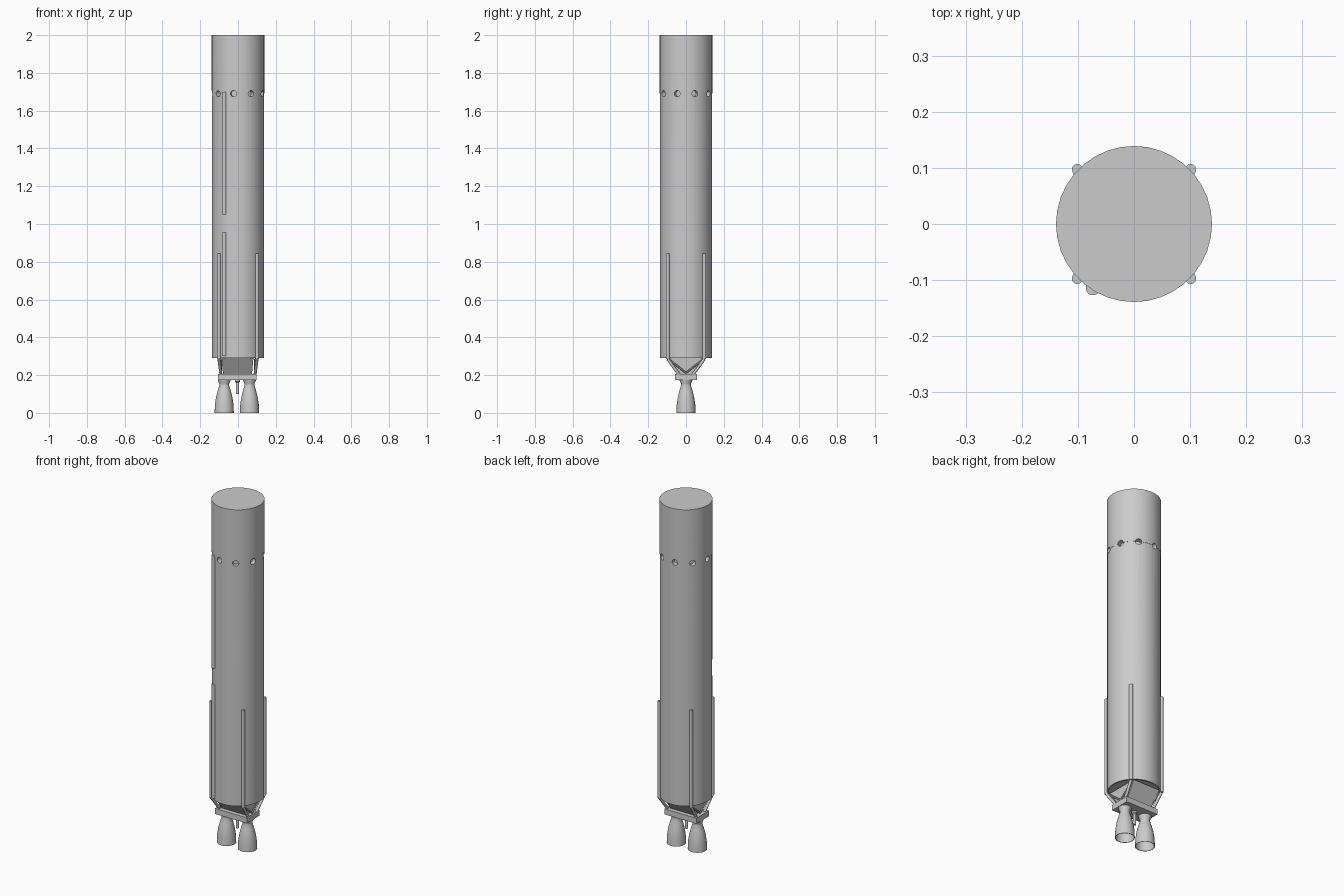
import bpy, bmesh, math
from mathutils import Vector, Matrix

old = bpy.data.objects.get("Cube")
if old:
    bpy.data.objects.remove(old, do_unlink=True)

grey = bpy.data.materials.new("plain_grey")
grey.use_nodes = True
GREY = (0.6, 0.6, 0.6, 1)
grey.diffuse_color = GREY
grey.node_tree.nodes["Principled BSDF"].inputs["Base Color"].default_value = GREY


def finish(name, bm, smooth=True):
    bmesh.ops.recalc_face_normals(bm, faces=bm.faces)
    mesh = bpy.data.meshes.new(name)
    bm.to_mesh(mesh)
    bm.free()
    obj = bpy.data.objects.new(name, mesh)
    bpy.context.collection.objects.link(obj)
    mesh.materials.append(grey)
    if smooth:
        shade(obj)
    return obj


def shade(obj):
    bpy.ops.object.select_all(action="DESELECT")
    obj.select_set(True)
    bpy.context.view_layer.objects.active = obj
    bpy.ops.object.shade_smooth_by_angle(angle=math.radians(35))


def lathe(name, profile, sides=36, at=(0, 0, 0)):
    """Revolve (radius, height) points about z."""
    bm = bmesh.new()
    verts = [bm.verts.new((r, 0, z)) for r, z in profile]
    edges = [bm.edges.new(pair) for pair in zip(verts, verts[1:])]
    bmesh.ops.spin(bm, geom=verts + edges, cent=(0, 0, 0), axis=(0, 0, 1),
                   angle=math.tau, steps=sides, use_duplicate=False)
    bmesh.ops.remove_doubles(bm, verts=bm.verts, dist=1e-5)
    bmesh.ops.translate(bm, verts=bm.verts, vec=at)
    return finish(name, bm)


def rod(bm, a, b, radius, sides=12):
    """Add a capped cylinder between two points."""
    a, b = Vector(a), Vector(b)
    turn = (b - a).to_track_quat("Z", "Y").to_matrix().to_4x4()
    bmesh.ops.create_cone(bm, cap_ends=True, segments=sides, radius1=radius,
                          radius2=radius, depth=(b - a).length,
                          matrix=Matrix.Translation((a + b) / 2) @ turn)


def box(bm, size, at):
    bmesh.ops.create_cube(bm, size=1, matrix=Matrix.Translation(at) @ Matrix.Diagonal((*size, 1)))


# Hollow tank: wider upper sleeve, long lower barrel, recessed floor
R, SEAM, BASE = 0.139, 1.69, 0.29
tank = lathe("tank", [(0, 2), (R, 2), (R, SEAM), (R - 0.0015, SEAM), (R - 0.0015, BASE),
                      (R - 0.01, BASE), (R - 0.01, BASE + 0.015), (0, BASE + 0.015),
                      (0, BASE + 0.02), (R - 0.005, BASE + 0.02), (R - 0.005, 1.995), (0, 1.995)])

# Ring of nine vent holes through the wall
bm = bmesh.new()
for i in range(9):
    a = math.pi + i * math.tau / 9
    d = Vector((math.cos(a), math.sin(a), 0))
    rod(bm, d * 0.11 + Vector((0, 0, SEAM)), d * 0.16 + Vector((0, 0, SEAM)), 0.0165, 16)
cutter = finish("vent_cutter", bm, False)
cutter.hide_render = True
cut = tank.modifiers.new("vents", "BOOLEAN")
cut.operation, cut.object, cut.solver = "DIFFERENCE", cutter, "EXACT"
bpy.context.view_layer.objects.active = tank
bpy.ops.object.modifier_apply(modifier=cut.name)
bpy.data.objects.remove(cutter, do_unlink=True)
shade(tank)

# Cable covers on the front
for name, low, high in (("lower_cable_cover", 0.30, 0.955), ("upper_cable_cover", 1.05, 1.70)):
    bm = bmesh.new()
    rod(bm, (-0.073, -0.114, low), (-0.073, -0.114, high), 0.013, 16)
    finish(name, bm)

# Four corner rails that bend in to the engine beam
for sx, side in ((-1, "right"), (1, "left")):
    for sy, end in ((-1, "front"), (1, "back")):
        bm = bmesh.new()
        knee = (sx * 0.101, sy * 0.097, 0.285)
        rod(bm, (sx * 0.101, sy * 0.097, 0.845), knee, 0.01)
        rod(bm, knee, (sx * 0.09, sy * 0.035, 0.2), 0.008)
        finish(f"{end}_{side}_rail", bm)
    # Diagonal braces at each end of the wedge
    bm = bmesh.new()
    for sy in (-1, 1):
        rod(bm, (sx * 0.09, sy * 0.09, 0.283), (sx * 0.09, 0, 0.212), 0.005, 8)
    finish(f"{side}_braces", bm)

# Sloped thrust panels, tapering to the beam
bm = bmesh.new()
box(bm, (0.17, 0.19, 0.09), (-0.003, 0, 0.25))
for v in bm.verts:
    if v.co.z < 0.25:
        v.co.y *= 0.35
        v.co.x *= 0.9
finish("thrust_wedge", bm, False)

# Engine beam
bm = bmesh.new()
box(bm, (0.204, 0.116, 0.032), (-0.005, 0, 0.191))
finish("engine_beam", bm, False)

# Two engines with hollow bells
BELL = [(0, 0.18), (0.034, 0.18), (0.033, 0.168), (0.026, 0.155), (0.026, 0.145),
        (0.034, 0.12), (0.043, 0.085), (0.049, 0.045), (0.051, 0.0),
        (0.048, 0.0), (0.046, 0.045), (0.04, 0.085), (0.03, 0.12), (0, 0.135)]
for name, x in (("right_engine", -0.073), ("left_engine", 0.061)):
    lathe(name, BELL, 24, (x, 0, 0))

# Central exhaust pipe
lathe("exhaust_pipe", [(0, 0.18), (0.014, 0.18), (0.014, 0.165), (0.008, 0.16),
                       (0.008, 0.1), (0, 0.1)], 16, (-0.003, 0, 0))
